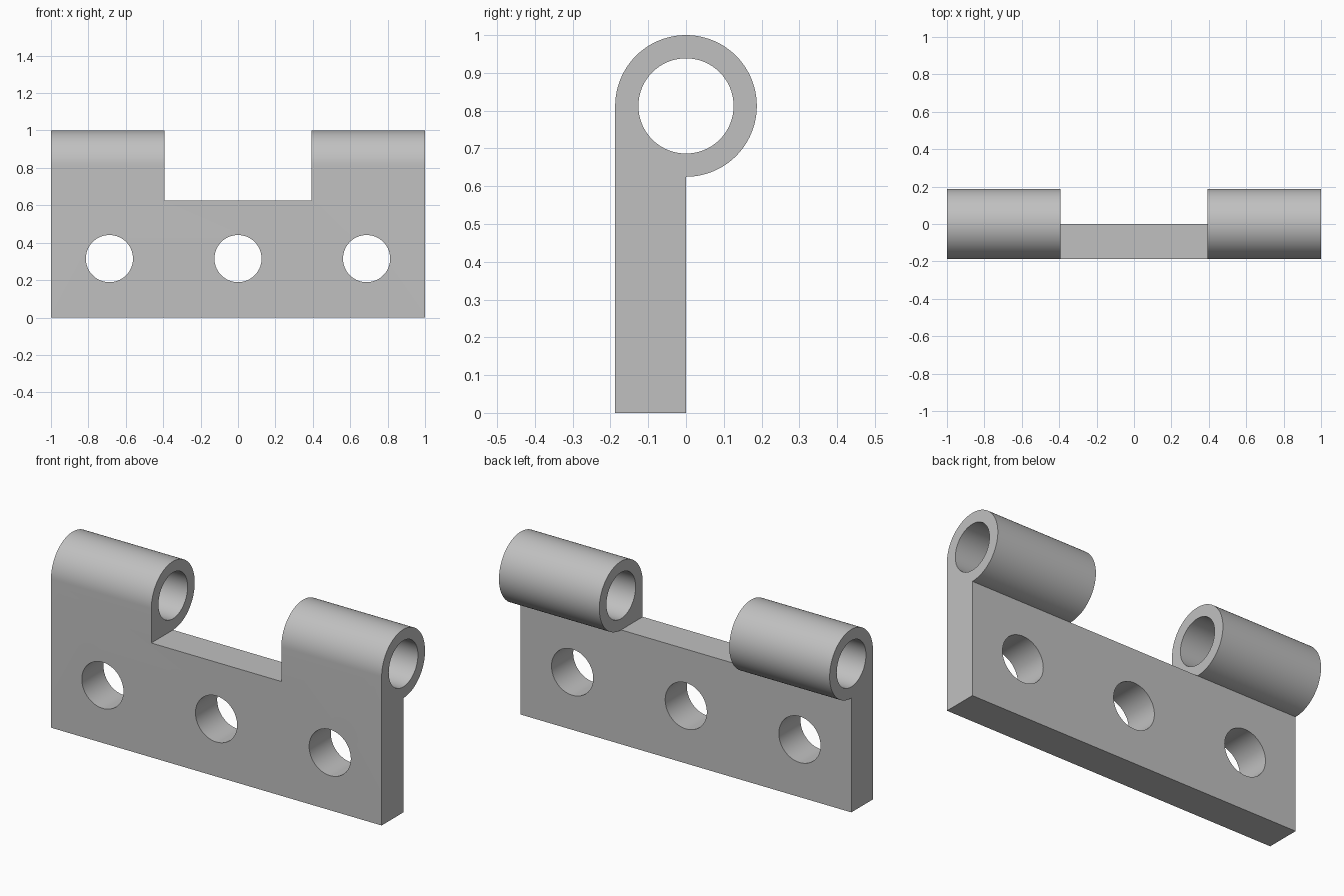
import bpy, bmesh, math
from mathutils import Matrix, Vector

cube = bpy.data.objects.get("Cube")
if cube:
    bpy.data.objects.remove(cube, do_unlink=True)

RADIUS, BORE, AXIS_Z = 0.1875, 0.126, 0.8125
SHOULDER = AXIS_Z - RADIUS
NOTCH = 0.393
HOLE_X, HOLE_Z = 0.6875, 0.315

steel = bpy.data.materials.new("light_grey_steel")
steel.use_nodes = True
colour = (0.53, 0.53, 0.53, 1)
steel.diffuse_color = colour
steel.node_tree.nodes["Principled BSDF"].inputs["Base Color"].default_value = colour


def make_object(name, bm):
    bmesh.ops.recalc_face_normals(bm, faces=bm.faces)
    mesh = bpy.data.meshes.new(name)
    bm.to_mesh(mesh)
    bm.free()
    mesh.materials.append(steel)
    obj = bpy.data.objects.new(name, mesh)
    bpy.context.collection.objects.link(obj)
    return obj


def cylinder(name, radius, length, location, axis):
    bm = bmesh.new()
    turn = Matrix.Rotation(math.pi / 2, 4, axis)
    bmesh.ops.create_cone(bm, cap_ends=True, segments=96, radius1=radius,
                          radius2=radius, depth=length,
                          matrix=Matrix.Translation(location) @ turn)
    return make_object(name, bm)


# Side profile: flat leaf with a round knuckle on top, extruded across the width
profile = [(-RADIUS, 0), (0, 0), (0, SHOULDER)]
for i in range(1, 72):
    a = -math.pi / 2 + 1.5 * math.pi * i / 72
    profile.append((RADIUS * math.cos(a), AXIS_Z + RADIUS * math.sin(a)))
profile.append((-RADIUS, AXIS_Z))
bm = bmesh.new()
face = bm.faces.new([bm.verts.new((-1, y, z)) for y, z in profile])
result = bmesh.ops.extrude_face_region(bm, geom=[face])
moved = [v for v in result["geom"] if isinstance(v, bmesh.types.BMVert)]
bmesh.ops.translate(bm, verts=moved, vec=(2, 0, 0))
hinge = make_object("hinge_leaf", bm)

# Cutters: gap between knuckles, pin bore, three screw holes
bm = bmesh.new()
bmesh.ops.create_cube(bm, size=1)
bmesh.ops.scale(bm, verts=bm.verts, vec=(2 * NOTCH, 1, 1))
bmesh.ops.translate(bm, verts=bm.verts, vec=(0, 0, SHOULDER + 0.5))
cutters = [make_object("knuckle_gap_cutter", bm),
           cylinder("pin_bore_cutter", BORE, 3, Vector((0, 0, AXIS_Z)), "Y")]
for side, x in (("right", -HOLE_X), ("middle", 0), ("left", HOLE_X)):
    cutters.append(cylinder(side + "_screw_hole_cutter", BORE, 1,
                            Vector((x, 0, HOLE_Z)), "X"))

bpy.ops.object.select_all(action="DESELECT")
hinge.select_set(True)
bpy.context.view_layer.objects.active = hinge
for cutter in cutters:
    mod = hinge.modifiers.new(cutter.name, "BOOLEAN")
    mod.operation, mod.solver, mod.object = "DIFFERENCE", "EXACT", cutter
    bpy.ops.object.modifier_apply(modifier=mod.name)
    bpy.data.objects.remove(cutter, do_unlink=True)

# Smooth round surfaces, keep hard edges
bpy.ops.object.shade_smooth_by_angle(angle=math.radians(30))
